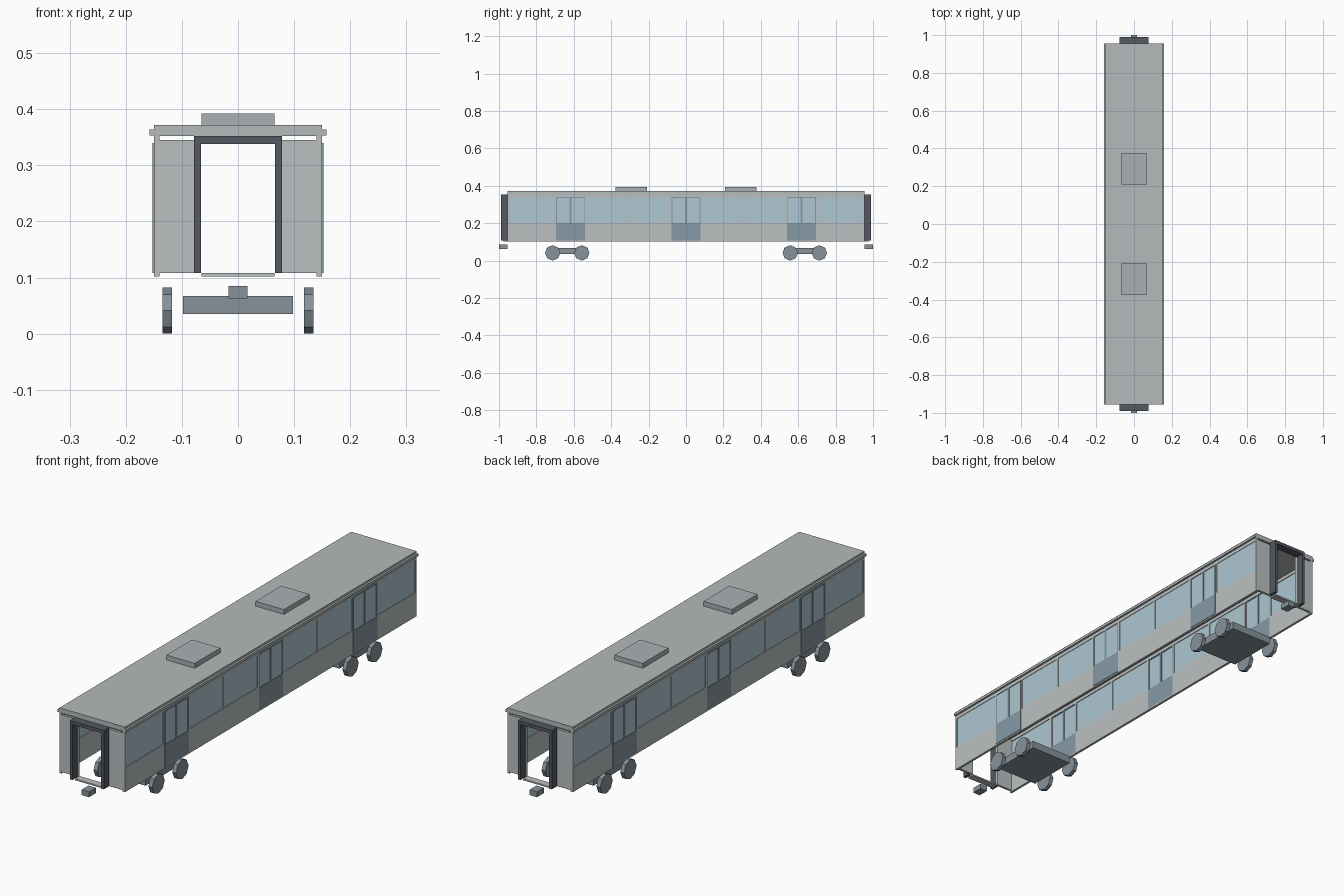
import bpy, bmesh, math
from mathutils import Matrix

if "Cube" in bpy.data.objects:
    bpy.data.objects.remove(bpy.data.objects["Cube"])


def material(name, rgb):
    m = bpy.data.materials.new(name)
    m.diffuse_color = (*rgb, 1)
    m.use_nodes = True
    m.node_tree.nodes["Principled BSDF"].inputs["Base Color"].default_value = m.diffuse_color
    return m


BODY = material("body_grey", (0.50, 0.53, 0.53))
ROOF = material("roof_grey", (0.46, 0.49, 0.49))
UNIT = material("unit_grey", (0.40, 0.44, 0.45))
DARK = material("dark_rubber", (0.09, 0.10, 0.12))
STEEL = material("bogie_steel", (0.24, 0.29, 0.32))
GLASS = material("window_glass", (0.42, 0.57, 0.65))
DOOR = material("door_blue", (0.24, 0.32, 0.38))


def finish(name, bm, mat, mirror):
    me = bpy.data.meshes.new(name)
    bm.to_mesh(me)
    bm.free()
    ob = bpy.data.objects.new(name, me)
    bpy.context.collection.objects.link(ob)
    me.materials.append(mat)
    if mirror:
        mod = ob.modifiers.new("mirror", 'MIRROR')
        mod.use_axis = ('x' in mirror, 'y' in mirror, False)
        mod.use_mirror_merge = False
    return ob


def boxes(name, items, mat, mirror=""):
    """One object from boxes given as (x0, x1, y0, y1, z0, z1)."""
    bm = bmesh.new()
    for x0, x1, y0, y1, z0, z1 in items:
        m = (Matrix.Translation(((x0 + x1) / 2, (y0 + y1) / 2, (z0 + z1) / 2))
             @ Matrix.Diagonal((x1 - x0, y1 - y0, z1 - z0, 1)))
        bmesh.ops.create_cube(bm, size=1, matrix=m)
    return finish(name, bm, mat, mirror)


END = 0.955                 # body half length
XI, XO = 0.140, 0.150       # side wall inner and outer faces
Z0, SILL, HEAD, TOP = 0.102, 0.203, 0.338, 0.352
bays = [(0.078, 0.539), (0.695, END)]                       # wall between doors
windows = [(0.086, 0.304), (0.313, 0.531), (0.703, 0.947)]  # window openings
leaves = [(0.0, 0.078), (0.539, 0.617), (0.617, 0.695)]     # door leaves

# Side walls: rails, lower panels and window posts
wall = [(XI, XO, 0, END, HEAD, TOP), (XI, XO, 0, END, Z0, 0.108)]
wall += [(XI, XO, a, b, 0.108, SILL) for a, b in bays]
posts = [(0.078, 0.086), (0.304, 0.313), (0.531, 0.539), (0.695, 0.703), (0.947, END)]
wall += [(XI, XO, a, b, SILL, HEAD) for a, b in posts]
boxes("side_wall", wall, BODY, "xy")
boxes("side_window", [(0.143, 0.148, a, b, SILL, HEAD) for a, b in windows], GLASS, "xy")

# Double doors: lower panel, frame and glass in each leaf
frame, panes = [], []
for a, b in leaves:
    t = 0.005
    frame += [(0.141, 0.152, a, b, 0.108, 0.2),
              (0.141, 0.152, a, a + t, 0.2, 0.34),
              (0.141, 0.152, b - t, b, 0.2, 0.34),
              (0.141, 0.152, a + t, b - t, 0.335, 0.34)]
    panes.append((0.144, 0.150, a + t, b - t, 0.2, 0.335))
boxes("door_leaf", frame, DOOR, "xy")
boxes("door_glass", panes, GLASS, "xy")

# End walls and thresholds
boxes("end_wall", [(0.066, 0.149, 0.945, END, 0.108, 0.345)], BODY, "xy")
boxes("threshold", [(-0.065, 0.065, 0.945, 0.975, Z0, 0.108)], BODY, "y")

# Gangway surrounds
boxes("gangway_frame", [(0.066, 0.078, END, 0.99, 0.108, 0.338),
                        (0, 0.078, END, 0.99, 0.338, 0.352)], DARK, "xy")

# Roof, gutters and roof units
boxes("roof", [(-0.15, 0.15, -END, END, TOP, 0.372)], ROOF)
boxes("gutter", [(0.15, 0.158, -END, END, 0.353, 0.364)], ROOF, "x")
boxes("roof_unit", [(-0.065, 0.065, 0.208, 0.376, 0.372, 0.392)], UNIT, "y")

# Couplers
boxes("coupler", [(-0.017, 0.017, 0.955, 1.0, 0.063, 0.085)], STEEL, "y")

# Bogie plates and eight-sided wheels
boxes("bogie_frame", [(-0.098, 0.098, 0.525, 0.745, 0.035, 0.067)], STEEL, "y")
bm = bmesh.new()
for y in (0.557, 0.713):
    bmesh.ops.create_cone(bm, cap_ends=True, segments=8, radius1=0.041, radius2=0.041,
                          depth=0.017,
                          matrix=Matrix.Translation((0.126, y, 0.041))
                          @ Matrix.Rotation(math.pi / 2, 4, 'Y'))
finish("wheel", bm, STEEL, "xy")
